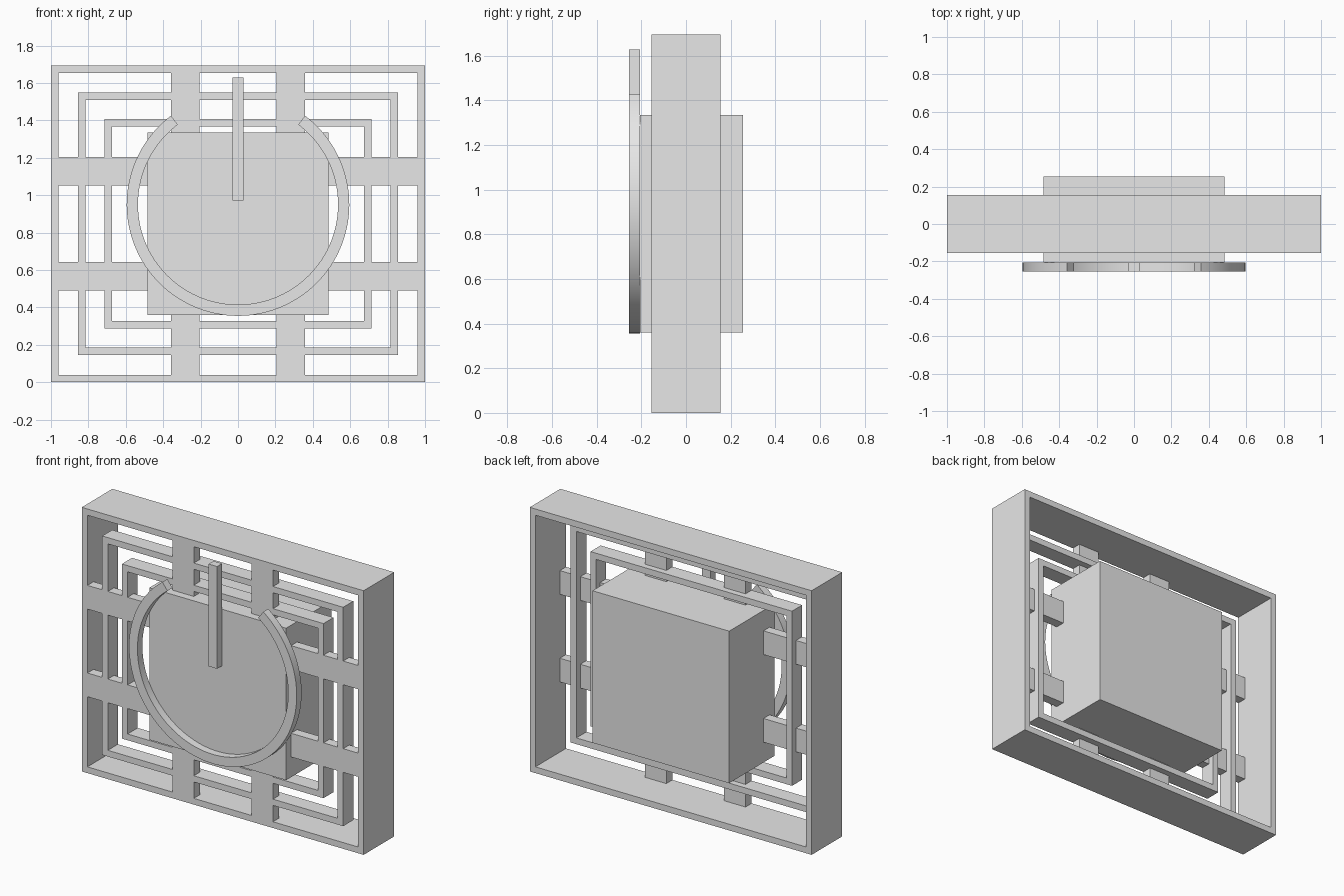
import bpy
import bmesh
from math import radians, sin, cos

default = bpy.data.objects.get("Cube")
if default:
    bpy.data.objects.remove(default, do_unlink=True)

# Single grey material
grey = bpy.data.materials.new("light_grey")
grey.use_nodes = True
grey.diffuse_color = (0.8, 0.8, 0.8, 1)
grey.node_tree.nodes["Principled BSDF"].inputs["Base Color"].default_value = (0.8, 0.8, 0.8, 1)

FRONT = -0.155      # shared front plane of the lattice
MID_Z = 0.847       # height of the lattice centre


def finish(name, bm):
    bmesh.ops.recalc_face_normals(bm, faces=bm.faces)
    mesh = bpy.data.meshes.new(name)
    bm.to_mesh(mesh)
    bm.free()
    mesh.materials.append(grey)
    obj = bpy.data.objects.new(name, mesh)
    bpy.context.collection.objects.link(obj)
    return obj


def box(name, x, y, z):
    """Box from (low, high) ranges on each axis."""
    bm = bmesh.new()
    bmesh.ops.create_cube(bm, size=1)
    for v in bm.verts:
        v.co = [(a + b) / 2 + c * (b - a) for (a, b), c in zip((x, y, z), v.co)]
    return finish(name, bm)


def strip(name, inner, outer, y, depth, closed):
    """Band between two matching (x, z) outlines, extruded backwards."""
    bm = bmesh.new()
    rows = [[bm.verts.new((px, py, pz)) for px, pz in line]
            for line, py in ((inner, y), (outer, y), (outer, y + depth), (inner, y + depth))]
    n = len(inner)
    for i in range(n if closed else n - 1):
        j = (i + 1) % n
        for a, b in zip(rows, rows[1:] + rows[:1]):
            bm.faces.new((a[i], a[j], b[j], b[i]))
    if not closed:
        bm.faces.new([r[0] for r in rows])
        bm.faces.new([r[-1] for r in rows])
    return finish(name, bm)


def rectangle(w, h):
    return [(sx * w, MID_Z + sz * h) for sx, sz in ((-1, -1), (1, -1), (1, 1), (-1, 1))]


# Three nested rectangular frames, flush at the front
T = 0.04
for name, w, h, depth in (("outer_frame", 1.0, MID_Z, 0.31),
                          ("middle_frame", 0.855, 0.702, 0.102),
                          ("inner_frame", 0.715, 0.56, 0.102)):
    strip(name, rectangle(w - T, h - T), rectangle(w, h), FRONT, depth, True)

# Central block
BOX_X, BOX_LOW, BOX_HIGH = 0.485, 0.36, 1.335
box("central_block", (-BOX_X, BOX_X), (-0.205, 0.255), (BOX_LOW, BOX_HIGH))

# Lattice bars joining the block to the outer frame
bar_y = (FRONT, FRONT + 0.062)
for side, x in (("right", (-0.357, -0.205)), ("left", (0.205, 0.357))):
    box(f"upper_{side}_bar", x, bar_y, (BOX_HIGH, 2 * MID_Z - T))
    box(f"lower_{side}_bar", x, bar_y, (T, BOX_LOW))
for level, z in (("low", (0.49, 0.642)), ("high", (1.052, 1.204))):
    box(f"{level}_left_bar", (BOX_X, 1 - T), bar_y, z)
    box(f"{level}_right_bar", (T - 1, -BOX_X), bar_y, z)

# Open ring and upright stroke on the block's front
GAP, STEPS = 37, 96


def arc(r):
    angles = [radians(GAP + (360 - 2 * GAP) * i / STEPS) for i in range(STEPS + 1)]
    return [(r * sin(a), 0.95 + r * cos(a)) for a in angles]


ring = strip("open_ring", arc(0.535), arc(0.595), -0.255, 0.05, False)
box("upright_stroke", (-0.03, 0.03), (-0.255, -0.205), (0.972, 1.628))

bpy.ops.object.select_all(action="DESELECT")
bpy.context.view_layer.objects.active = ring
ring.select_set(True)
bpy.ops.object.shade_smooth_by_angle(angle=radians(30))
